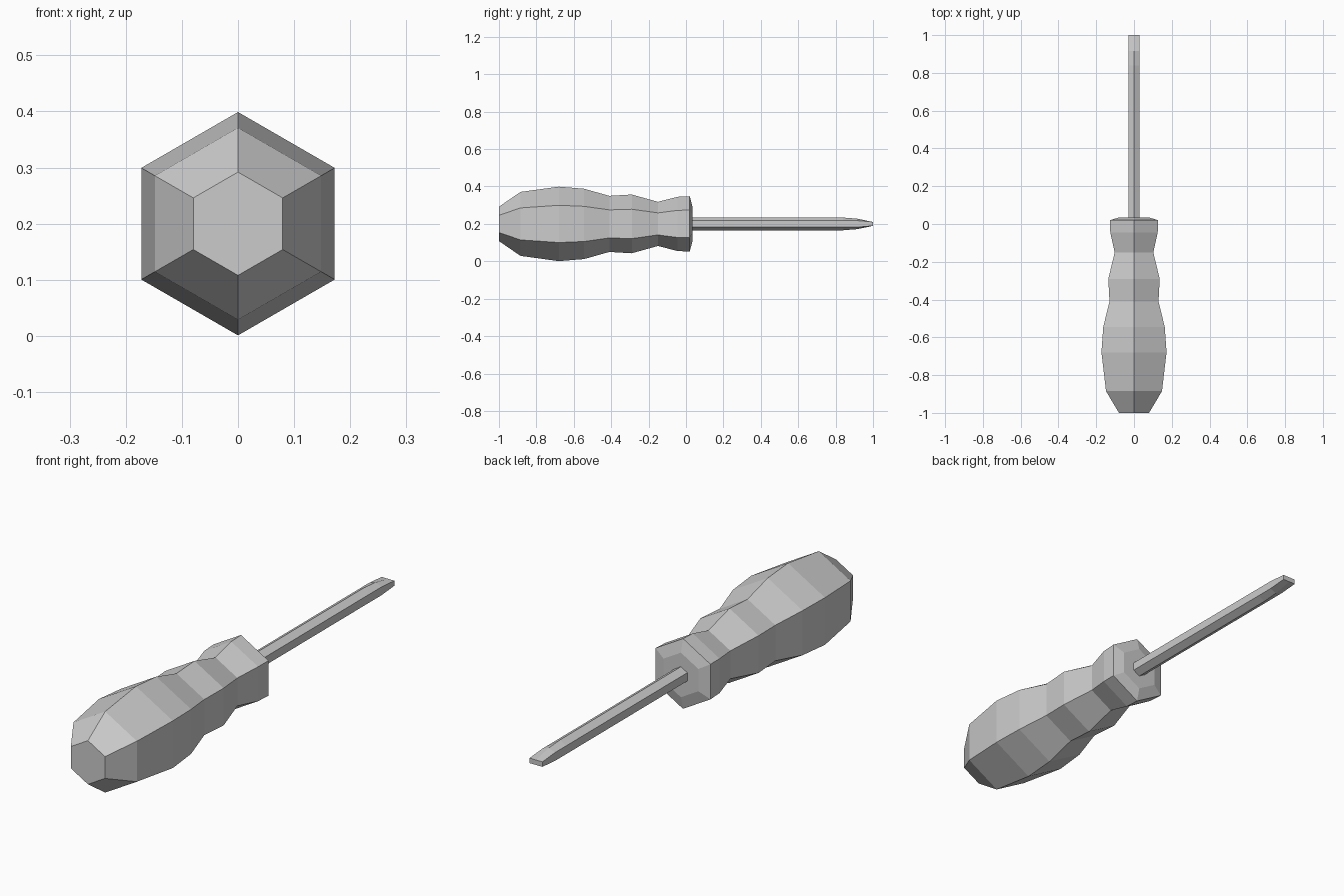
import bpy, bmesh, math

if "Cube" in bpy.data.objects:
    bpy.data.objects.remove(bpy.data.objects["Cube"])

CENTER_Z = 0.2


def hexagon(y, r):
    """Six points around the tool axis, with corners at top and bottom."""
    return [(r * math.sin(i * math.pi / 3), y, CENTER_Z + r * math.cos(i * math.pi / 3))
            for i in range(6)]


def blade_section(y, half_width, ridge, side):
    """Flattened hexagon: ridge height in the middle, side height at the edges."""
    pts = [(0, ridge), (half_width, side), (half_width, -side),
           (0, -ridge), (-half_width, -side), (-half_width, side)]
    return [(x, y, CENTER_Z + z) for x, z in pts]


def loft(name, sections):
    bm = bmesh.new()
    rings = [[bm.verts.new(p) for p in s] for s in sections]
    for a, b in zip(rings, rings[1:]):
        for i in range(6):
            j = (i + 1) % 6
            bm.faces.new((a[i], a[j], b[j], b[i]))
    bm.faces.new(rings[0])
    bm.faces.new(rings[-1])
    bmesh.ops.recalc_face_normals(bm, faces=bm.faces)
    mesh = bpy.data.meshes.new(name)
    bm.to_mesh(mesh)
    bm.free()
    obj = bpy.data.objects.new(name, mesh)
    bpy.context.collection.objects.link(obj)
    return obj


# Faceted grip with finger waists and a bevelled collar: (y, radius)
grip = [(-1.0, 0.092), (-0.885, 0.171), (-0.68, 0.199), (-0.545, 0.188),
        (-0.41, 0.15), (-0.29, 0.157), (-0.15, 0.118), (-0.045, 0.145),
        (0.02, 0.148), (0.034, 0.094)]
loft("handle", [hexagon(y, r) for y, r in grip])

# Hexagonal shaft flattening into a slotted tip
loft("shaft", [blade_section(0.0, 0.03, 0.035, 0.0175),
               blade_section(0.84, 0.03, 0.034, 0.0175),
               blade_section(0.915, 0.03, 0.028, 0.0175),
               blade_section(1.0, 0.03, 0.0105, 0.0105)])
